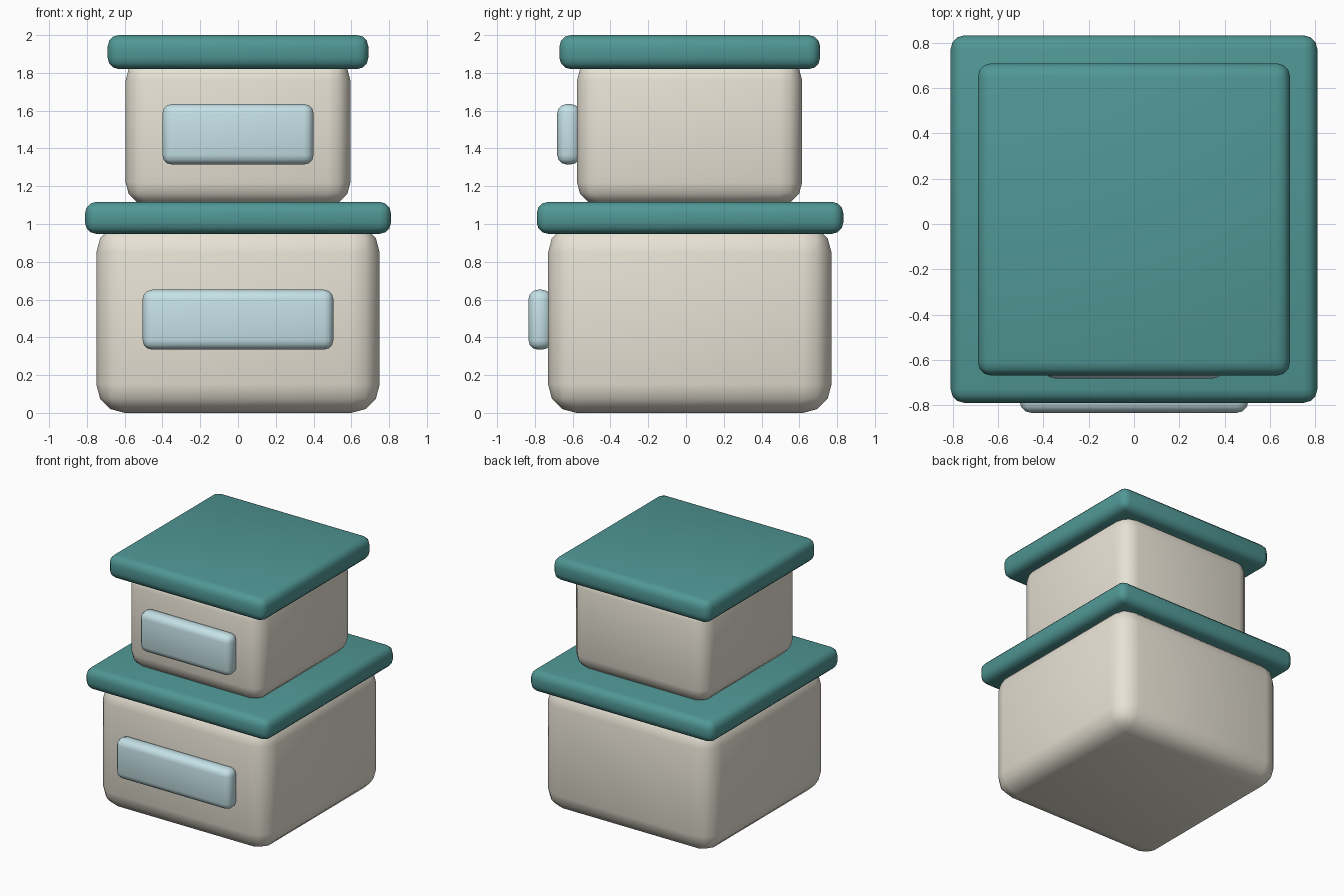
import bpy

if "Cube" in bpy.data.objects:
    bpy.data.objects.remove(bpy.data.objects["Cube"])


def material(name, rgb):
    m = bpy.data.materials.new(name)
    m.diffuse_color = (*rgb, 1)
    m.use_nodes = True
    m.node_tree.nodes["Principled BSDF"].inputs["Base Color"].default_value = m.diffuse_color
    return m


cream = material("cream", (0.80, 0.76, 0.66))
teal = material("teal", (0.08, 0.31, 0.30))
glass = material("pale_blue", (0.56, 0.76, 0.80))


def rounded_box(name, x, y, z, radius, mat, segments=3):
    """Bevelled box spanning the (min, max) pairs x, y, z."""
    spans = (x, y, z)
    bpy.ops.mesh.primitive_cube_add(size=1, location=[(a + b) / 2 for a, b in spans])
    ob = bpy.context.object
    ob.name = name
    ob.scale = [b - a for a, b in spans]
    bpy.ops.object.transform_apply(location=False, rotation=False, scale=True)
    bev = ob.modifiers.new("round", 'BEVEL')
    bev.width = radius
    bev.segments = segments
    bpy.ops.object.modifier_apply(modifier="round")
    bpy.ops.object.shade_smooth()
    ob.data.materials.append(mat)
    return ob


# Storeys: rounded wall blocks, tucked slightly into the roofs
rounded_box("lower_walls", (-0.75, 0.75), (-0.73, 0.77), (0, 1.0), 0.15, cream)
rounded_box("upper_walls", (-0.595, 0.595), (-0.577, 0.615), (1.10, 1.88), 0.12, cream)

# Overhanging roof slabs
rounded_box("lower_roof", (-0.81, 0.81), (-0.79, 0.833), (0.948, 1.117), 0.06, teal)
rounded_box("upper_roof", (-0.69, 0.69), (-0.67, 0.71), (1.82, 2.0), 0.06, teal)

# Front window panels
rounded_box("lower_window", (-0.505, 0.505), (-0.834, -0.712), (0.335, 0.652), 0.05, glass)
rounded_box("upper_window", (-0.40, 0.40), (-0.682, -0.56), (1.315, 1.635), 0.05, glass)
